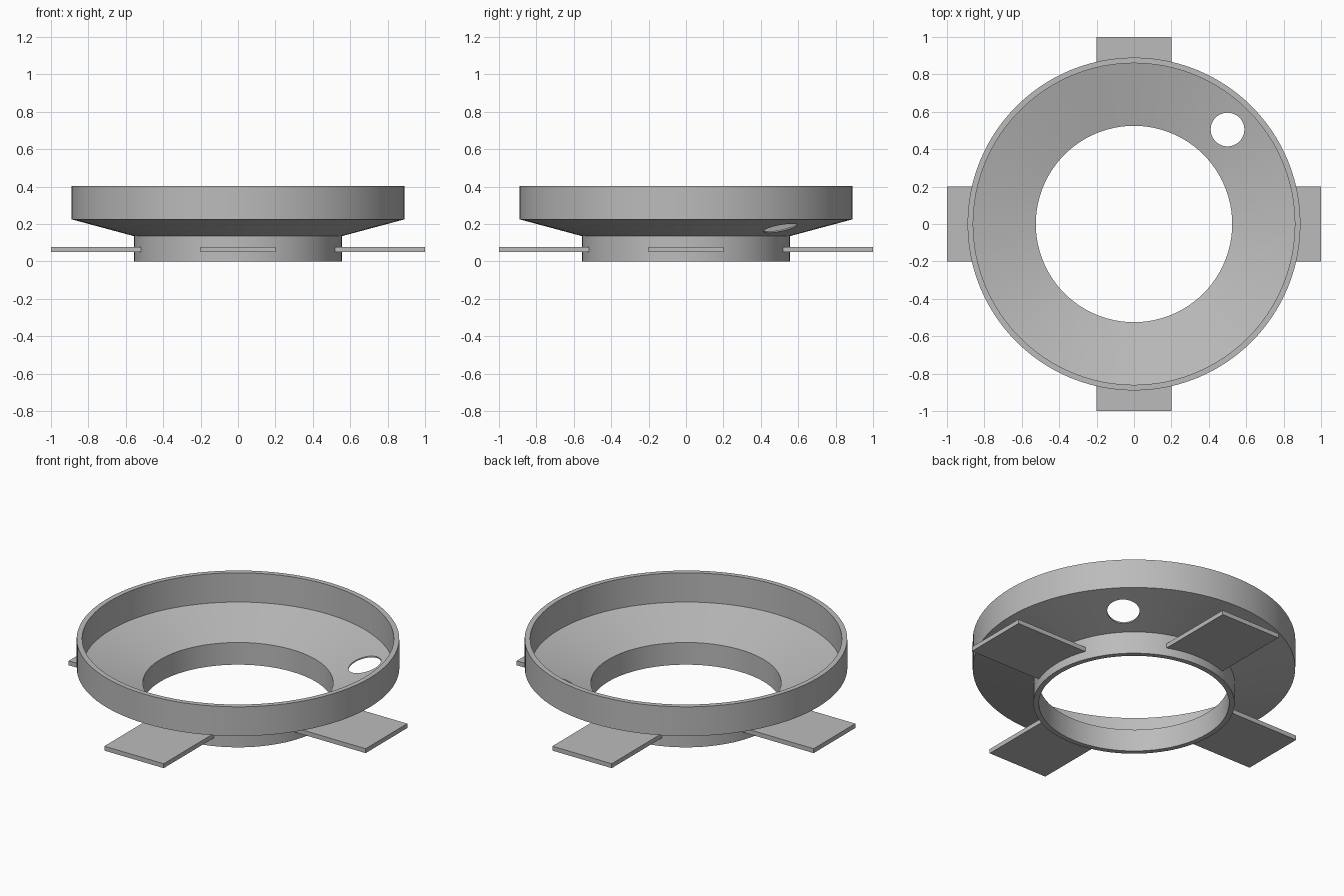
import bpy
import bmesh
import math

cube = bpy.data.objects.get("Cube")
if cube:
    bpy.data.objects.remove(cube, do_unlink=True)

SEGMENTS = 96
TAU = 2 * math.pi

grey = bpy.data.materials.new("plain_grey")
grey.use_nodes = True
colour = (0.5, 0.5, 0.5, 1)
grey.diffuse_color = colour
grey.node_tree.nodes["Principled BSDF"].inputs["Base Color"].default_value = colour


def make_object(name, bm):
    bmesh.ops.recalc_face_normals(bm, faces=bm.faces)
    mesh = bpy.data.meshes.new(name)
    bm.to_mesh(mesh)
    bm.free()
    mesh.materials.append(grey)
    obj = bpy.data.objects.new(name, mesh)
    bpy.context.collection.objects.link(obj)
    return obj


def select_only(obj):
    bpy.ops.object.select_all(action="DESELECT")
    obj.select_set(True)
    bpy.context.view_layer.objects.active = obj


# Funnel body: closed (radius, height) profile turned about z
WALL = 0.03
outer = [(0.555, 0), (0.555, 0.135), (0.89, 0.225), (0.89, 0.403)]
profile = outer + [(r - WALL, z) for r, z in reversed(outer)]
bm = bmesh.new()
rings = []
for r, z in profile:
    rings.append([bm.verts.new((r * math.cos(TAU * i / SEGMENTS),
                                r * math.sin(TAU * i / SEGMENTS), z))
                  for i in range(SEGMENTS)])
for k, ring in enumerate(rings):
    following = rings[(k + 1) % len(rings)]
    for i in range(SEGMENTS):
        j = (i + 1) % SEGMENTS
        bm.faces.new((ring[i], ring[j], following[j], following[i]))
funnel = make_object("funnel_ring", bm)

# Round hole straight down through the sloping floor
bm = bmesh.new()
bmesh.ops.create_cone(bm, cap_ends=True, segments=48, radius1=0.09,
                      radius2=0.09, depth=0.3)
bmesh.ops.translate(bm, verts=bm.verts, vec=(0.5, 0.505, 0.2))
cutter = make_object("hole_cutter", bm)
cutter.hide_render = True
cut = funnel.modifiers.new("hole", "BOOLEAN")
cut.operation = "DIFFERENCE"
cut.solver = "EXACT"
cut.object = cutter
select_only(funnel)
bpy.ops.object.modifier_apply(modifier=cut.name)
bpy.data.objects.remove(cutter, do_unlink=True)
select_only(funnel)
bpy.ops.object.shade_smooth_by_angle(angle=math.radians(12))

# Four flat mounting tabs, inner edge curved to sit inside the collar wall
HALF, SEAT, BOTTOM, THICK = 0.2, 0.54, 0.05, 0.027
for n, side in enumerate(("left", "back", "right", "front")):
    bm = bmesh.new()
    ys = [HALF * (1 - i / 6) for i in range(13)]
    outline = [(1, -HALF), (1, HALF)]
    outline += [(math.sqrt(SEAT ** 2 - y * y), y) for y in ys]
    base = bm.faces.new([bm.verts.new((x, y, BOTTOM)) for x, y in outline])
    top = bmesh.ops.extrude_face_region(bm, geom=[base])["geom"]
    bmesh.ops.translate(bm, vec=(0, 0, THICK),
                        verts=[v for v in top if isinstance(v, bmesh.types.BMVert)])
    tab = make_object(side + "_tab", bm)
    tab.rotation_euler.z = n * TAU / 4
